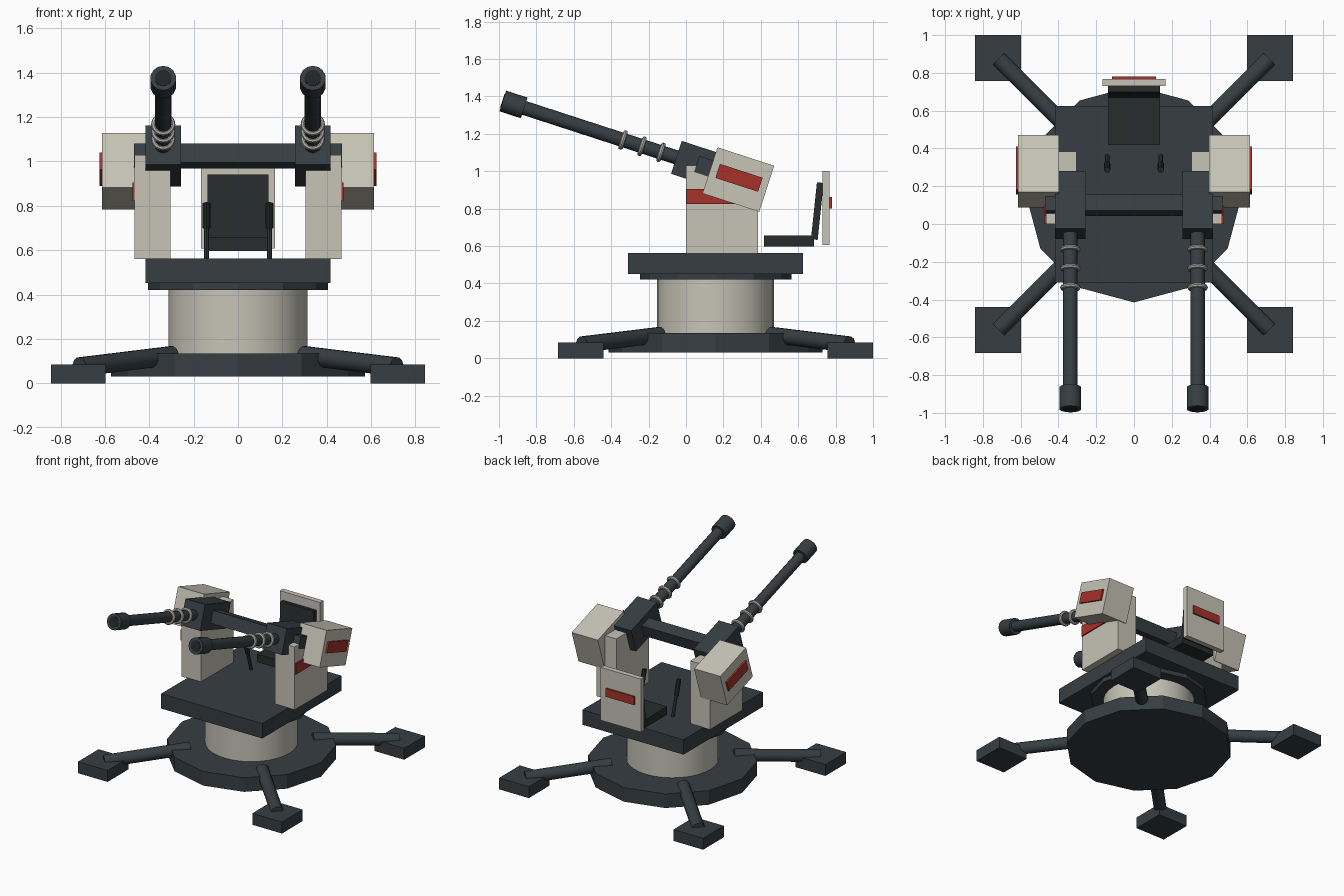
import bpy, bmesh, math
from mathutils import Matrix, Vector

if "Cube" in bpy.data.objects:
    bpy.data.objects.remove(bpy.data.objects["Cube"])

CY = 0.158  # y of the turret axis


def material(name, r, g, b):
    m = bpy.data.materials.new(name)
    m.diffuse_color = (r, g, b, 1)
    m.use_nodes = True
    m.node_tree.nodes["Principled BSDF"].inputs["Base Color"].default_value = m.diffuse_color
    return m


IVORY = material("ivory_paint", 0.57, 0.55, 0.47)
DARK = material("dark_metal", 0.037, 0.048, 0.055)
SEAT = material("seat_padding", 0.02, 0.025, 0.025)
RED = material("red_marking", 0.38, 0.032, 0.023)
STEEL = material("light_steel", 0.45, 0.44, 0.41)
BORE = material("bore_black", 0.015, 0.018, 0.02)

# Guns are built level, then pitched up about the trunnion
PITCH = Matrix.Translation((0, 0.10, 1.025)) @ Matrix.Rotation(math.radians(-18), 4, 'X')
FLAT = Matrix.Identity(4)


def finish(name, bm, mat, matrix, mirror, smooth):
    bm.transform(matrix)
    me = bpy.data.meshes.new(name)
    bm.to_mesh(me)
    bm.free()
    me.materials.append(mat)
    ob = bpy.data.objects.new(name, me)
    bpy.context.collection.objects.link(ob)
    if smooth:
        bpy.ops.object.select_all(action='DESELECT')
        ob.select_set(True)
        bpy.context.view_layer.objects.active = ob
        bpy.ops.object.shade_smooth_by_angle(angle=math.radians(40))
    if mirror:
        ob.modifiers.new("mirror", 'MIRROR').use_axis = (True, False, False)
    return ob


def box(name, x, y, z, mat, matrix=FLAT, mirror=False):
    """Box from (min, max) ranges."""
    bm = bmesh.new()
    bmesh.ops.create_cube(bm, size=1)
    bm.transform(Matrix.Translation([(a + b) / 2 for a, b in (x, y, z)])
                 @ Matrix.Diagonal([b - a for a, b in (x, y, z)] + [1]))
    return finish(name, bm, mat, matrix, mirror, False)


def rod(name, p, q, r, mat, sides=12, matrix=FLAT, mirror=False, smooth=True):
    """Cylinder between two points."""
    p, q = Vector(p), Vector(q)
    bm = bmesh.new()
    bmesh.ops.create_cone(bm, cap_ends=True, segments=sides, radius1=r, radius2=r,
                          depth=(q - p).length)
    turn = Vector((0, 0, 1)).rotation_difference(q - p).to_matrix().to_4x4()
    bm.transform(Matrix.Translation((p + q) / 2) @ turn)
    return finish(name, bm, mat, matrix, mirror, smooth)


def ring(name, x, y, major, minor, mat, matrix):
    """Torus around a barrel: a small circle spun about the y axis."""
    bm = bmesh.new()
    bmesh.ops.create_circle(bm, segments=8, radius=minor,
                            matrix=Matrix.Translation((x + major, y, 0)))
    bmesh.ops.spin(bm, geom=bm.verts[:] + bm.edges[:], cent=(x, y, 0), axis=(0, 1, 0),
                   angle=math.tau, steps=20)
    bmesh.ops.remove_doubles(bm, verts=bm.verts, dist=1e-4)
    bmesh.ops.recalc_face_normals(bm, faces=bm.faces)
    return finish(name, bm, mat, matrix, True, True)


# Base, column and turntable
rod("base_disc", (0, CY, 0.03), (0, CY, 0.135), 0.573, DARK, 12, smooth=False)
rod("column", (0, CY, 0.13), (0, CY, 0.425), 0.313, IVORY, 32)
rod("bearing_disc", (0, CY, 0.42), (0, CY, 0.46), 0.405, DARK, 12, smooth=False)
box("platform", (-0.417, 0.417), (CY - 0.467, CY + 0.467), (0.452, 0.563), DARK)

# Outrigger legs with square feet
for side, s in (("front", -1), ("rear", 1)):
    rod(side + "_leg", (0.297, CY + s * 0.297, 0.125), (0.715, CY + s * 0.715, 0.074),
        0.044, DARK, 12, mirror=True)
    c = CY + s * 0.72
    box(side + "_foot", (0.597, 0.842), (c - 0.122, c + 0.122), (0, 0.085), DARK, mirror=True)

# Side posts and their red bands
box("side_post", (0.305, 0.467), (0.0, 0.385), (0.56, 1.03), IVORY, mirror=True)
box("post_band", (0.45, 0.476), (0.003, 0.382), (0.825, 0.905), RED, mirror=True)

# Pitched gun assembly
GX = 0.337
gun = dict(matrix=PITCH, mirror=True)
box("crossbar", (-0.468, 0.468), (-0.045, 0.045), (-0.045, 0.045), DARK, PITCH)
box("breech", (GX - 0.081, GX + 0.081), (-0.159, 0.159), (-0.0925, 0.0925), DARK, **gun)
box("ammo_box", (0.397, 0.613), (0.033, 0.352), (-0.14, 0.119), IVORY, **gun)
box("ammo_box_panel", (0.60, 0.625), (0.073, 0.313), (-0.04, 0.039), RED, **gun)
rod("barrel", (GX, -0.15, 0), (GX, -1.05, 0), 0.038, DARK, 12, **gun)
rod("muzzle", (GX, -1.015, 0), (GX, -1.135, 0), 0.058, DARK, 14, **gun)
rod("bore", (GX, -1.10, 0), (GX, -1.138, 0), 0.038, BORE, 12, **gun)
for i, y in enumerate((-0.246, -0.352, -0.459)):
    ring(f"barrel_ring_{i + 1}", GX, y, 0.042, 0.0125, STEEL, PITCH)

# Gunner seat with armoured back plate
box("seat_cushion", (-0.137, 0.137), (0.417, 0.685), (0.597, 0.657), SEAT)
tilt = Matrix.Translation((0, 0.702, 0.787)) @ Matrix.Rotation(math.radians(-6), 4, 'X')
box("seat_back", (-0.137, 0.137), (-0.018, 0.018), (-0.153, 0.153), SEAT, tilt)
box("back_plate", (-0.166, 0.166), (0.73, 0.768), (0.607, 1.002), IVORY)
box("back_plate_panel", (-0.116, 0.116), (0.76, 0.78), (0.80, 0.862), RED)

# Control levers
rod("lever", (0.142, 0.36, 0.555), (0.142, 0.292, 0.79), 0.012, DARK, 8, mirror=True)
rod("lever_grip", (0.142, 0.317, 0.70), (0.142, 0.287, 0.812), 0.017, SEAT, 8, mirror=True)
